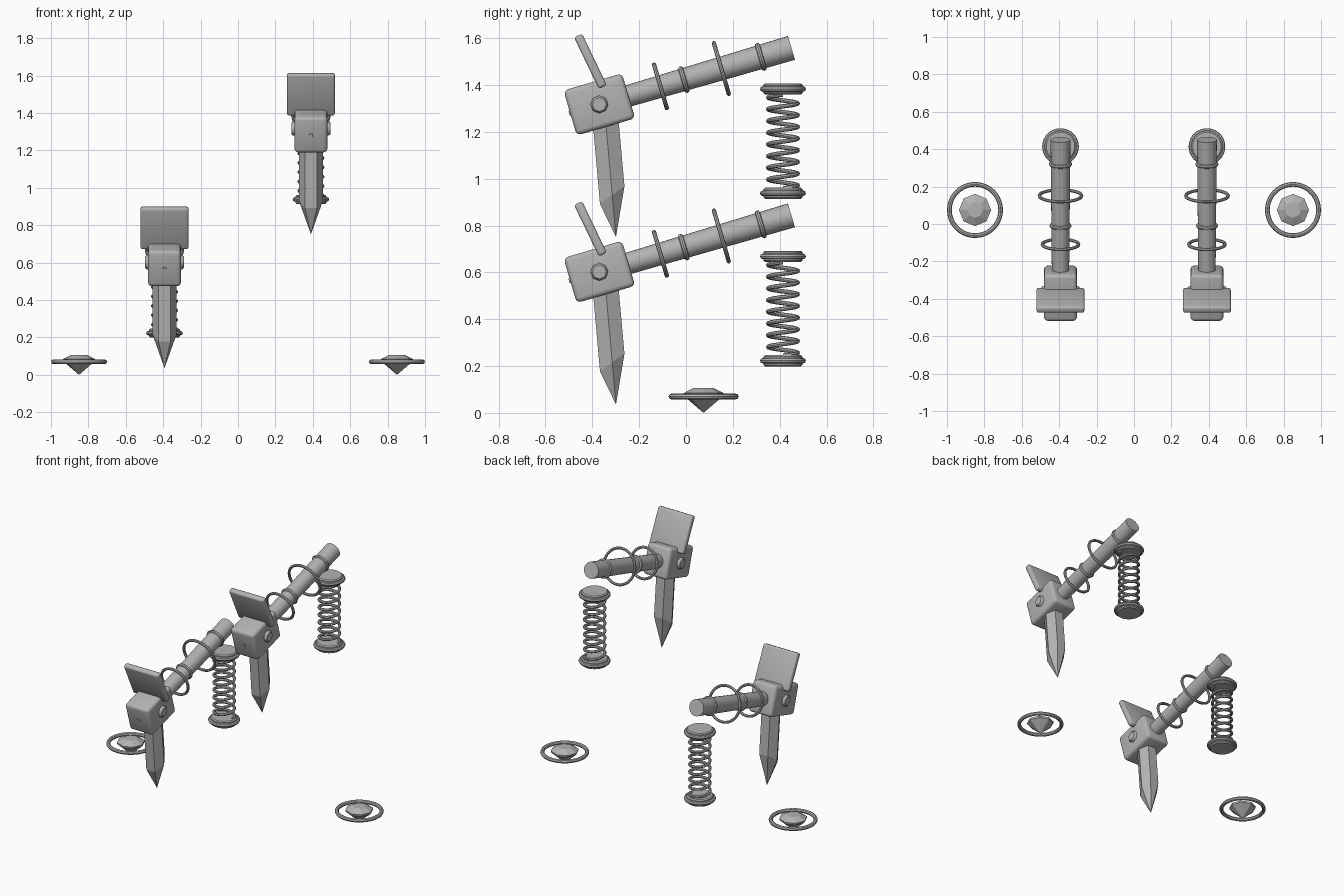
import bpy, bmesh
from math import pi, sin, cos, radians
from mathutils import Matrix, Vector

if "Cube" in bpy.data.objects:
    bpy.data.objects.remove(bpy.data.objects["Cube"])

grey = bpy.data.materials.new("grey metal")
grey.use_nodes = True
COLOUR = (0.45, 0.45, 0.45, 1)
grey.diffuse_color = COLOUR
grey.node_tree.nodes["Principled BSDF"].inputs["Base Color"].default_value = COLOUR


def place(name, bm, matrix, smooth=True):
    """Turn a bmesh into a named object at the given transform."""
    bmesh.ops.recalc_face_normals(bm, faces=bm.faces)
    mesh = bpy.data.meshes.new(name)
    bm.to_mesh(mesh)
    bm.free()
    mesh.materials.append(grey)
    obj = bpy.data.objects.new(name, mesh)
    bpy.context.collection.objects.link(obj)
    obj.matrix_world = matrix
    if smooth:
        bpy.ops.object.select_all(action='DESELECT')
        obj.select_set(True)
        bpy.context.view_layer.objects.active = obj
        bpy.ops.object.shade_smooth_by_angle(angle=radians(40))
    return obj


def lathe(profile, sides):
    """Revolve (radius, height) points about z; open ends get capped."""
    bm = bmesh.new()
    rings = []
    for r, z in profile:
        count = sides if r > 0 else 1
        rings.append([bm.verts.new((r * cos(2 * pi * i / sides), r * sin(2 * pi * i / sides), z))
                      for i in range(count)])
    for a, b in zip(rings, rings[1:]):
        for i in range(sides):
            j = (i + 1) % sides
            quad = [a[i % len(a)], a[j % len(a)], b[j % len(b)], b[i % len(b)]]
            bm.faces.new(list(dict.fromkeys(quad)))
    for ring in (rings[0], rings[-1]):
        if len(ring) > 1:
            bm.faces.new(ring)
    return bm


def tube(points, frames, radius, closed, sides=8):
    """Sweep a circle along points, each with its own pair of cross axes."""
    bm = bmesh.new()
    rings = [[bm.verts.new(p + radius * (cos(2 * pi * k / sides) * u + sin(2 * pi * k / sides) * v))
              for k in range(sides)] for p, (u, v) in zip(points, frames)]
    pairs = list(zip(rings, rings[1:]))
    if closed:
        pairs.append((rings[-1], rings[0]))
    else:
        bm.faces.new(rings[0])
        bm.faces.new(rings[-1])
    for a, b in pairs:
        for k in range(sides):
            m = (k + 1) % sides
            bm.faces.new((a[k], a[m], b[m], b[k]))
    return bm


def coil(radius, wire, turns=1, height=0, steps=40):
    """A torus when height is zero, otherwise a helical spring."""
    closed = height == 0
    total = steps * turns
    points, frames = [], []
    for i in range(total if closed else total + 1):
        a = 2 * pi * i / steps
        out = Vector((cos(a), sin(a), 0))
        points.append(out * radius + Vector((0, 0, height * i / total)))
        frames.append((out, Vector((0, 0, 1))))
    return tube(points, frames, wire, closed)


def rounded_box(size, bevel):
    bm = bmesh.new()
    bmesh.ops.create_cube(bm, size=1)
    bmesh.ops.scale(bm, vec=size, verts=bm.verts)
    bmesh.ops.bevel(bm, geom=bm.edges[:], offset=bevel, segments=3, profile=0.5, affect='EDGES')
    return bm


def move(x, y, z):
    return Matrix.Translation((x, y, z))


def turn(degrees, axis='X'):
    return Matrix.Rotation(radians(degrees), 4, axis)


TILT = 16.4


def build_tool(side, x, z):
    hub = move(x, -0.37, z)
    shaft = hub @ turn(TILT - 90)

    # Hub block with side bolts and a small nub on its front
    place(side + "_hub", rounded_box((0.176, 0.26, 0.2), 0.02), hub @ turn(TILT))
    bolt = [(0.038, -0.095), (0.038, 0.095), (0.03, 0.105)]
    bolt.insert(0, (0.03, -0.105))
    place(side + "_hub_bolt", lathe(bolt, 8), hub @ turn(90, 'Y'))
    place(side + "_hub_nub", lathe([(0.01, -0.135), (0.014, -0.12)], 12), shaft)

    # Handle rod with loose rings and tight collars
    place(side + "_handle", lathe([(0.046, 0.08), (0.053, 0.855)], 24), shaft)
    for name, along, radius, wire in (("front_ring", 0.272, 0.097, 0.009),
                                      ("front_collar", 0.376, 0.048, 0.011),
                                      ("rear_ring", 0.543, 0.113, 0.009),
                                      ("rear_collar", 0.719, 0.051, 0.011)):
        place(side + "_" + name, coil(radius, wire), shaft @ move(0, 0, along))

    # Paddle plate leaning forward on top of the hub
    place(side + "_paddle", rounded_box((0.256, 0.038, 0.244), 0.012),
          hub @ move(0, -0.038, 0.184) @ turn(25.7))

    # Six-sided blade with a slanted shoulder above the point
    blade = lathe([(0, 0), (0.064, 0.18), (0.064, 0.5)], 6)
    for v in blade.verts:
        if 0.1 < v.co.z < 0.3:
            v.co.z += 0.6 * v.co.y
    place(side + "_blade", blade, hub @ move(0, 0.071, -0.566) @ turn(5.1), smooth=False)

    # Spring between two rimmed caps
    base = move(x, 0.414, z - 0.402)
    place(side + "_spring", coil(0.063, 0.0095, 8, 0.4, 24), base @ move(0, 0, 0.044))
    for name, h in (("lower_cap", 0.023), ("upper_cap", 0.468)):
        cap = [(0.076, -0.024), (0.083, -0.018), (0.083, 0.018), (0.076, 0.024)]
        place(side + "_" + name, lathe(cap, 32), base @ move(0, 0, h))
        place(side + "_" + name + "_rim", coil(0.086, 0.012), base @ move(0, 0, h))


build_tool("right", -0.393, 0.602)
build_tool("left", 0.39, 1.317)

# Faceted gems floating inside rings
for side, x in (("right", -0.85), ("left", 0.85)):
    gem = [(0, 0), (0.084, 0.072), (0.086, 0.084), (0.042, 0.107)]
    place(side + "_gem", lathe(gem, 8), move(x, 0.075, 0), smooth=False)
    place(side + "_gem_ring", coil(0.137, 0.0125), move(x, 0.075, 0.07))
